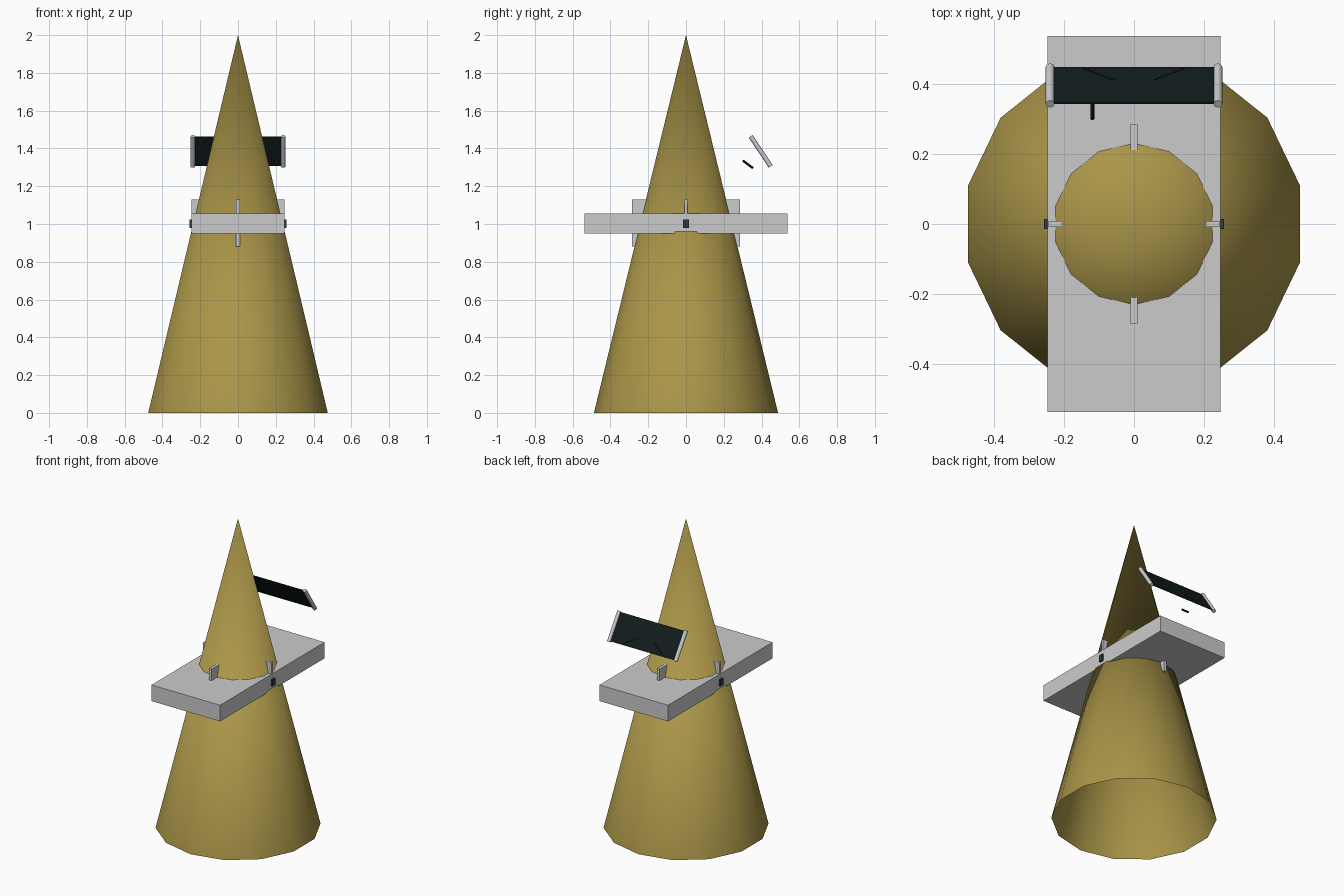
import bpy, bmesh, math
from mathutils import Vector

if "Cube" in bpy.data.objects:
    bpy.data.objects.remove(bpy.data.objects["Cube"])


def material(name, rgb):
    m = bpy.data.materials.new(name)
    m.diffuse_color = (*rgb, 1)
    m.use_nodes = True
    m.node_tree.nodes["Principled BSDF"].inputs["Base Color"].default_value = m.diffuse_color
    return m


SAND = material("sand", (0.40, 0.30, 0.065))
DARK = material("dark_glass", (0.006, 0.012, 0.012))
BLACK = material("black", (0.002, 0.002, 0.002))
SLATE = material("slate", (0.03, 0.04, 0.035))


def finish(name, bm, mat=None, smooth=False):
    bmesh.ops.recalc_face_normals(bm, faces=bm.faces)
    me = bpy.data.meshes.new(name)
    bm.to_mesh(me)
    bm.free()
    ob = bpy.data.objects.new(name, me)
    bpy.context.collection.objects.link(ob)
    if mat:
        me.materials.append(mat)
    if smooth:
        bpy.ops.object.select_all(action='DESELECT')
        ob.select_set(True)
        bpy.context.view_layer.objects.active = ob
        bpy.ops.object.shade_smooth_by_angle(angle=math.radians(50))
    return ob


def box(name, lo, hi, mat=None):
    bm = bmesh.new()
    bmesh.ops.create_cube(bm, size=1)
    for v in bm.verts:
        v.co = [l + (c + 0.5) * (h - l) for c, l, h in zip(v.co, lo, hi)]
    return finish(name, bm, mat)


def rod(name, a, b, r, mat=None, sides=8):
    a, b = Vector(a), Vector(b)
    bm = bmesh.new()
    bmesh.ops.create_cone(bm, cap_ends=True, segments=sides,
                          radius1=r, radius2=r, depth=(b - a).length)
    ob = finish(name, bm, mat, True)
    ob.location = (a + b) / 2
    ob.rotation_mode = 'QUATERNION'
    ob.rotation_quaternion = (b - a).to_track_quat('Z', 'Y')
    return ob


# Open-bottomed 14-sided cone with a corner on +y
bm = bmesh.new()
apex = bm.verts.new((0, 0, 2))
ring = [bm.verts.new((0.4875 * math.sin(a), 0.4875 * math.cos(a), 0))
        for a in (math.tau * i / 14 for i in range(14))]
for i in range(14):
    bm.faces.new((ring[i], apex, ring[i - 1]))
finish("cone_body", bm, SAND, True)

# Slab around the middle
box("slab", (-0.247, -0.537, 0.95), (0.247, 0.537, 1.055))

# Upright brackets and side studs
for s, side in ((-1, "a"), (1, "b")):
    y0, y1 = sorted((s * 0.2, s * 0.285))
    box("end_bracket_" + side, (-0.01, y0, 0.88), (0.01, y1, 1.13))
    x0, x1 = sorted((s * 0.2, s * 0.245))
    box("side_bracket_" + side, (x0, -0.008, 0.88), (x1, 0.008, 1.13))
    x0, x1 = sorted((s * 0.243, s * 0.258))
    box("side_stud_" + side, (x0, -0.015, 0.98), (x1, 0.015, 1.023), SLATE)

# Tilted dark panel between two grey end bars
top, low = Vector((0, 0.343, 1.464)), Vector((0, 0.449, 1.305))
along = low - top
normal = Vector((0, -along.z, along.y)).normalized()


def on_panel(x, t, lift=0.0):
    return Vector((x, 0, 0)) + top + along * t + normal * lift


bm = bmesh.new()
grid = [[bm.verts.new(on_panel(x, t, d)) for x, t in
         ((-0.238, 0.02), (0.238, 0.02), (0.238, 0.98), (-0.238, 0.98))]
        for d in (-0.002, 0.002)]
for q in grid:
    bm.faces.new(q)
for i in range(4):
    bm.faces.new((grid[0][i - 1], grid[0][i], grid[1][i], grid[1][i - 1]))
finish("panel", bm, DARK)
for s, side in ((-1, "left"), (1, "right")):
    rod("panel_bar_" + side, on_panel(s * 0.24, 0), on_panel(s * 0.24, 1), 0.0125)
    # Thin marks on the panel
    rod("panel_mark_" + side, on_panel(s * 0.145, 0.95), on_panel(s * 0.055, 0.63),
        0.003, BLACK)

# Small black rod below the panel
rod("small_rod", (-0.119, 0.301, 1.336), (-0.119, 0.355, 1.295), 0.006, BLACK)
